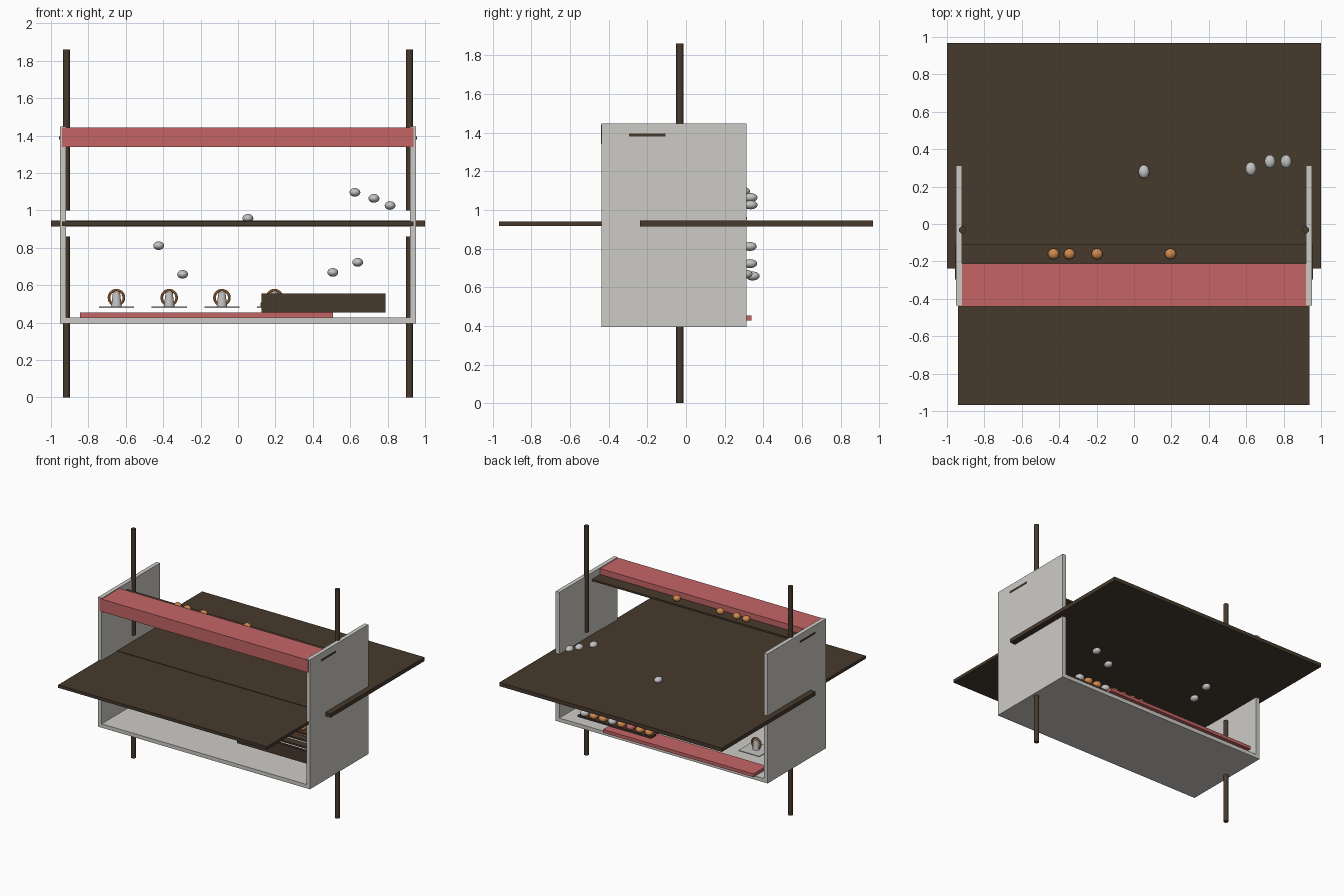
import bpy, math

if "Cube" in bpy.data.objects:
    bpy.data.objects.remove(bpy.data.objects["Cube"])

def mat(name, c):
    m = bpy.data.materials.new(name)
    m.diffuse_color = (*c, 1)
    m.use_nodes = True
    m.node_tree.nodes["Principled BSDF"].inputs["Base Color"].default_value = m.diffuse_color
    return m

WOOD = mat("dark wood", (0.062, 0.042, 0.026))
PALE = mat("pale grey", (0.61, 0.60, 0.565))
RED = mat("soft red", (0.56, 0.13, 0.13))
ORANGE = mat("orange", (0.62, 0.25, 0.075))
SILVER = mat("silver grey", (0.55, 0.55, 0.55))

def finish(name, m, smooth=False):
    o = bpy.context.object
    o.name = name
    o.data.materials.append(m)
    if smooth:
        bpy.ops.object.shade_smooth_by_angle()
    return o

def box(name, x, y, z, m):
    """Box from (min, max) ranges on each axis."""
    bpy.ops.mesh.primitive_cube_add(size=1, location=[(a + b) / 2 for a, b in (x, y, z)])
    o = bpy.context.object
    o.scale = [b - a for a, b in (x, y, z)]
    bpy.ops.object.transform_apply(location=False, rotation=False, scale=True)
    return finish(name, m)

def ball(name, loc, m, r):
    bpy.ops.mesh.primitive_uv_sphere_add(segments=20, ring_count=12, radius=1, location=loc)
    bpy.context.object.scale = r
    bpy.ops.object.transform_apply(location=False, rotation=False, scale=True)
    return finish(name, m, True)

# Poles, broken around the counter, and side panels
for s, side in ((-1, "left"), (1, "right")):
    for z0, z1, part in ((0, 0.86, "lower"), (1.0, 1.86, "upper")):
        bpy.ops.mesh.primitive_cylinder_add(vertices=20, radius=0.019, depth=z1 - z0,
                                            location=(s * 0.917, -0.032, (z0 + z1) / 2))
        finish(f"{side}_{part}_pole", WOOD, True)
    box(f"{side}_panel", sorted((s * 0.92, s * 0.953)), (-0.437, 0.313), (0.395, 1.448), PALE)

# Floor, counter boards, top shelf, fascia
box("floor", (-0.953, 0.953), (-0.437, 0.313), (0.395, 0.426), PALE)
box("rear_counter", (-1, 1), (-0.238, 0.968), (0.914, 0.945), WOOD)
box("front_counter", (-0.94, 0.938), (-0.968, -0.23), (0.917, 0.941), WOOD)
box("top_shelf", (-0.956, 0.956), (-0.296, -0.106), (1.38, 1.394), WOOD)
box("fascia", (-0.94, 0.938), (-0.44, -0.21), (1.34, 1.442), RED)
box("red_board", (-0.845, 0.508), (0.17, 0.34), (0.428, 0.454), RED)

# Fruit on the top shelf
for x in (-0.43, -0.345, -0.197, 0.195):
    ball("shelf_fruit", (x, -0.16, 1.414), ORANGE, (0.03, 0.029, 0.024))

# Slatted crate with a row of fruit at its back
box("crate_front", (0.125, 0.788), (-0.19, -0.172), (0.455, 0.555), WOOD)
for i in range(5):
    y = -0.17 + i * 0.095
    box("crate_slat", (0.125, 0.788), (y, y + 0.06), (0.455, 0.468), WOOD)
for i, m in enumerate((SILVER, ORANGE, ORANGE, SILVER, ORANGE, RED, ORANGE, ORANGE)):
    ball("crate_fruit", (0.735 - i * 0.083, 0.25, 0.495), m, (0.035, 0.035, 0.028))

# Plates, each with a cup inside an upright ring
for x in (-0.65, -0.368, -0.086, 0.195):
    box("plate", (x - 0.094, x + 0.094), (-0.07, 0.12), (0.479, 0.486), SILVER)
    bpy.ops.mesh.primitive_torus_add(major_segments=28, minor_segments=8, major_radius=0.04,
                                     minor_radius=0.007, location=(x, 0.025, 0.533),
                                     rotation=(math.pi / 2, 0, 0))
    finish("ring", ORANGE, True)
    bpy.ops.mesh.primitive_cone_add(vertices=20, radius1=0.028, radius2=0.019, depth=0.075,
                                    location=(x, 0.025, 0.5235))
    finish("cup", SILVER, True)

# Loose silver pebbles behind the stall
for loc in ((0.625, 0.295, 1.096), (0.727, 0.334, 1.064), (0.813, 0.334, 1.026),
            (0.053, 0.28, 0.957), (-0.424, 0.33, 0.811), (-0.296, 0.345, 0.658),
            (0.507, 0.308, 0.668), (0.64, 0.332, 0.722)):
    ball("pebble", loc, SILVER, (0.029, 0.036, 0.023))
